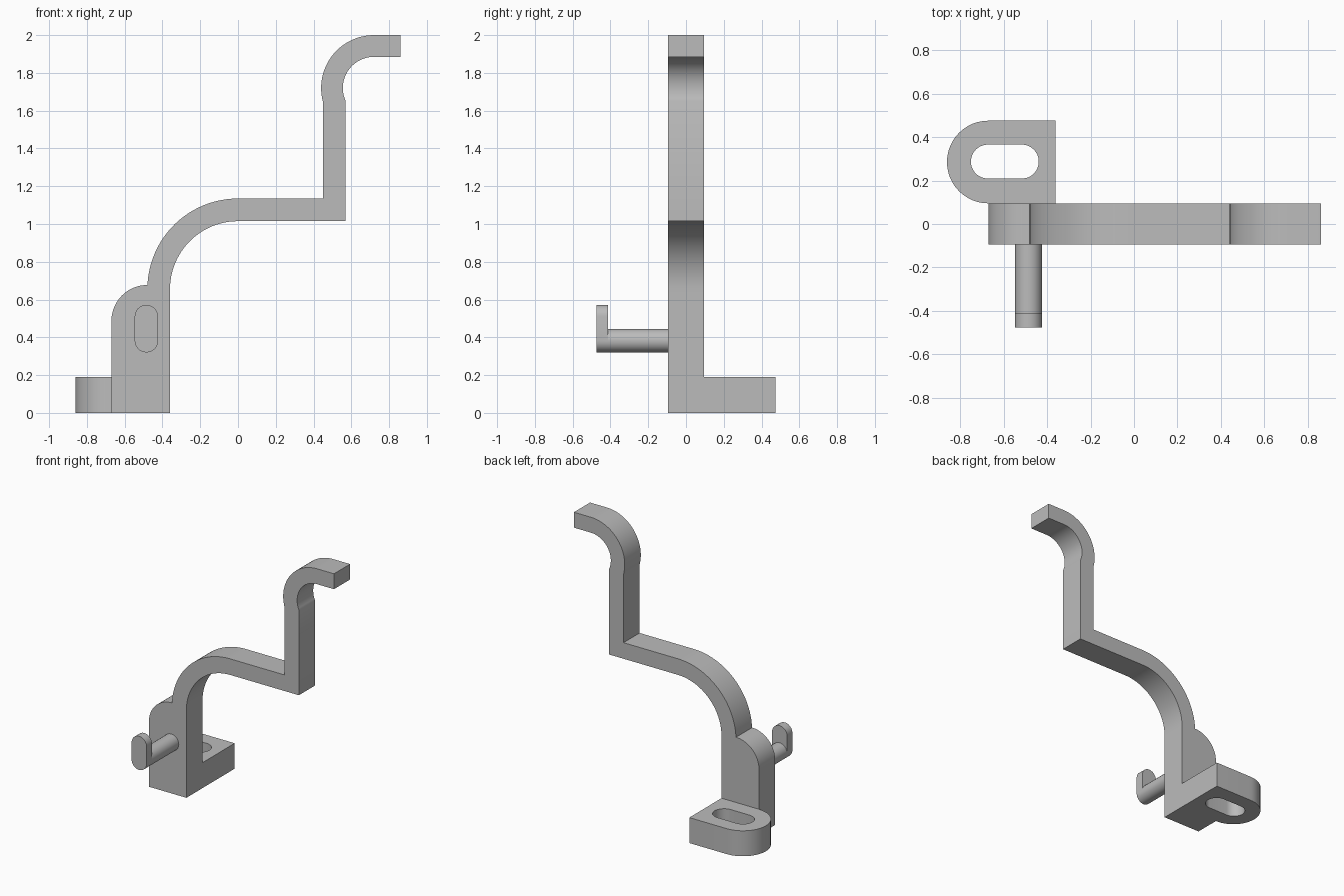
import bpy
import bmesh
from math import cos, sin, radians, acos, degrees
from mathutils import Vector

old = bpy.data.objects.get("Cube")
if old:
    bpy.data.objects.remove(old, do_unlink=True)

grey = bpy.data.materials.new("plain grey")
grey.use_nodes = True
COLOUR = (0.5, 0.5, 0.5, 1)
grey.diffuse_color = COLOUR
grey.node_tree.nodes["Principled BSDF"].inputs["Base Color"].default_value = COLOUR


def arc(cx, cy, r, start, end, steps=24):
    """Points along an arc, angles in degrees."""
    angles = [radians(start + (end - start) * i / steps) for i in range(steps + 1)]
    return [(cx + r * cos(a), cy + r * sin(a)) for a in angles]


def prism(name, profile, axis, low, high):
    """Extrude a flat outline along y or z."""
    def place(p, t):
        return Vector((p[0], t, p[1])) if axis == "y" else Vector((p[0], p[1], t))
    bm = bmesh.new()
    face = bm.faces.new([bm.verts.new(place(p, low)) for p in profile])
    new = bmesh.ops.extrude_face_region(bm, geom=[face])["geom"]
    shift = place((0, 0), high - low)
    bmesh.ops.translate(bm, vec=shift, verts=[v for v in new if isinstance(v, bmesh.types.BMVert)])
    bmesh.ops.recalc_face_normals(bm, faces=bm.faces)
    mesh = bpy.data.meshes.new(name)
    bm.to_mesh(mesh)
    bm.free()
    mesh.materials.append(grey)
    obj = bpy.data.objects.new(name, mesh)
    bpy.context.collection.objects.link(obj)
    return obj


def select(obj):
    bpy.ops.object.select_all(action="DESELECT")
    obj.select_set(True)
    bpy.context.view_layer.objects.active = obj


def combine(obj, other, operation):
    """Apply a boolean and discard the second solid."""
    mod = obj.modifiers.new("combine", "BOOLEAN")
    mod.operation, mod.solver, mod.object = operation, "EXACT", other
    select(obj)
    bpy.ops.object.modifier_apply(modifier=mod.name)
    bpy.data.objects.remove(other, do_unlink=True)


def finish(obj):
    """Merge flat faces, then smooth the curved ones."""
    bm = bmesh.new()
    bm.from_mesh(obj.data)
    bmesh.ops.remove_doubles(bm, verts=bm.verts, dist=0.0001)
    bmesh.ops.dissolve_limit(bm, angle_limit=radians(0.5), verts=bm.verts, edges=bm.edges)
    bm.to_mesh(obj.data)
    bm.free()
    select(obj)
    bpy.ops.object.shade_smooth_by_angle(angle=radians(30))


LEFT, RIGHT = -0.67, -0.36
HALF = 0.095

# Bent arm: upright plate, big bend, step and hooked tip
HOOK = (0.72, 1.72)
OUT_R, IN_R = 0.28, 0.165
out_dip = degrees(acos(0.27 / OUT_R))
in_dip = degrees(acos(0.15 / IN_R))
outline = [(RIGHT, 0), (LEFT, 0)]
outline += arc(-0.48, 0.487, 0.19, 180, 90)
outline += arc(0, 0.655, 0.48, 177.5, 90)
outline += [(0.45, 1.135)]
outline += arc(*HOOK, OUT_R, 180 + out_dip, 90)
outline += [(0.86, 2.0), (0.86, 1.885)]
outline += arc(*HOOK, IN_R, 90, 180 + in_dip)
outline += [(0.57, 1.015)]
outline += arc(0, 0.655, 0.36, 90, 180)
bracket = prism("bent_bracket", outline, "y", -HALF, HALF)

# Slotted foot behind the arm
foot_shape = [(LEFT, 0), (RIGHT, 0), (RIGHT, 0.475)] + arc(LEFT, 0.285, 0.19, 90, 270)
foot = prism("foot", foot_shape, "z", 0, 0.19)
combine(bracket, foot, "UNION")
slot_shape = arc(-0.672, 0.287, 0.078, 90, 270) + arc(-0.516, 0.287, 0.078, -90, 90)
combine(bracket, prism("slot", slot_shape, "z", -0.1, 0.3), "DIFFERENCE")
finish(bracket)

# Peg with an upright lip at its front end
PEG_X, PEG_R = -0.485, 0.062
peg = prism("peg", arc(PEG_X, 0.382, PEG_R, 0, 345, 23), "y", -0.44, -0.08)
lip_shape = arc(PEG_X, 0.382, PEG_R, 180, 360, 12) + arc(PEG_X, 0.51, PEG_R, 0, 180, 12)
lip = prism("peg_lip", lip_shape, "y", -0.475, -0.412)
combine(peg, lip, "UNION")
finish(peg)
